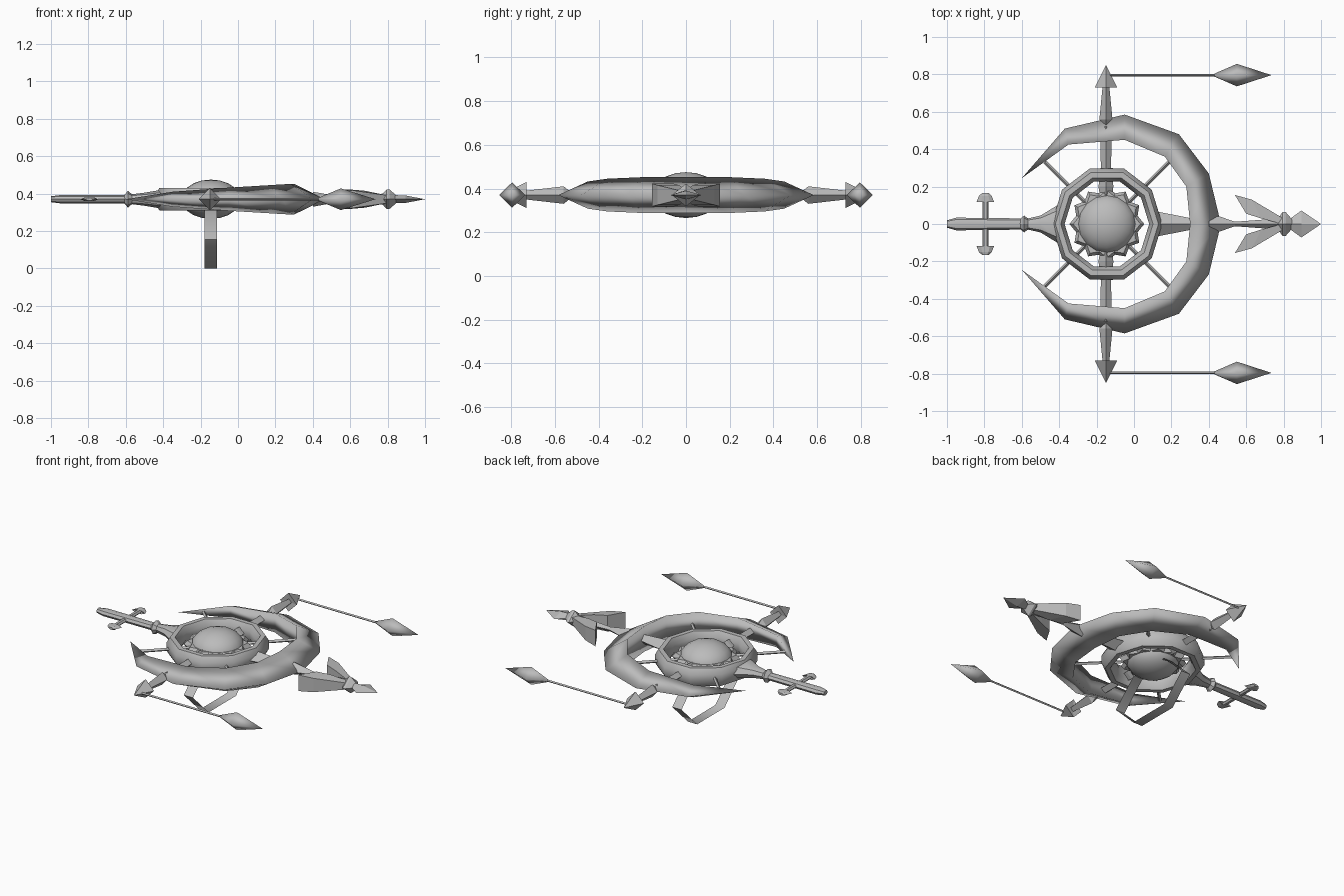
import bpy, bmesh, math
from math import cos, sin, pi, radians
from mathutils import Vector

if "Cube" in bpy.data.objects:
    bpy.data.objects.remove(bpy.data.objects["Cube"])

Z = 0.37            # height of the main plane
HUB = (-0.145, 0)   # centre of ring and orb

grey = bpy.data.materials.new("plain_grey")
grey.use_nodes = True
grey.diffuse_color = (0.5, 0.5, 0.5, 1)
grey.node_tree.nodes["Principled BSDF"].inputs["Base Color"].default_value = (0.5, 0.5, 0.5, 1)


def build(name, rings, closed=False, caps=True, smooth=0):
    """Skin a list of equal point loops; smooth is the edge angle in degrees."""
    bm = bmesh.new()
    loops = [[bm.verts.new(p) for p in ring] for ring in rings]
    n = len(loops[0])
    pairs = list(zip(loops, loops[1:]))
    if closed:
        pairs.append((loops[-1], loops[0]))
    for a, b in pairs:
        for i in range(n if n > 2 else 1):
            j = (i + 1) % n
            bm.faces.new((a[i], a[j], b[j], b[i]))
    if caps and not closed:
        bm.faces.new(loops[0])
        bm.faces.new(loops[-1])
    bmesh.ops.remove_doubles(bm, verts=bm.verts, dist=0.0005)
    bmesh.ops.recalc_face_normals(bm, faces=bm.faces)
    mesh = bpy.data.meshes.new(name)
    bm.to_mesh(mesh)
    bm.free()
    mesh.materials.append(grey)
    obj = bpy.data.objects.new(name, mesh)
    bpy.context.collection.objects.link(obj)
    if smooth:
        bpy.ops.object.select_all(action='DESELECT')
        obj.select_set(True)
        bpy.context.view_layer.objects.active = obj
        bpy.ops.object.shade_smooth_by_angle(angle=radians(smooth))
    return obj


def spike(name, stations, n=4, origin=(0, 0), heading=0, box=False, smooth=0):
    """Loft along a horizontal heading; stations are (distance, half width, half height)."""
    h = radians(heading)
    along, side = Vector((cos(h), sin(h), 0)), Vector((-sin(h), cos(h), 0))
    base = Vector((origin[0], origin[1], Z))
    turn, grow = (pi / 4, 2 ** 0.5) if box else (0, 1)
    rings = []
    for t, w, v in stations:
        rings.append([base + along * t + side * (w * grow * cos(turn + 2 * pi * i / n))
                      + Vector((0, 0, v * grow * sin(turn + 2 * pi * i / n))) for i in range(n)])
    return build(name, rings, smooth=smooth)


# central flattened orb
bpy.ops.mesh.primitive_uv_sphere_add(segments=16, ring_count=10, radius=1, location=(*HUB, Z))
orb = bpy.context.object
orb.name = "orb"
orb.scale = (0.158, 0.158, 0.105)
orb.data.materials.append(grey)
bpy.ops.object.shade_smooth()

# serrated collar around the orb
def star_loop(z, scale):
    return [(HUB[0] + cos(i * pi / 12) * scale * (0.2 if i % 2 == 0 else 0.17),
             HUB[1] + sin(i * pi / 12) * scale * (0.2 if i % 2 == 0 else 0.17), z) for i in range(24)]

build("star_collar", [star_loop(Z - 0.025, 0.9), star_loop(Z, 1), star_loop(Z + 0.025, 0.9)])

# ten-sided ring
ring = []
for i in range(10):
    a = 2 * pi * i / 10
    section = []
    for k in range(8):
        b = 2 * pi * k / 8 + pi / 8
        r = 0.275 + 0.04 * cos(b)
        section.append((HUB[0] + r * 0.95 * cos(a), r * sin(a), Z + 0.064 * sin(b)))
    ring.append(section)
build("ring", ring, closed=True, smooth=40)

# crescent: vertical inner wall, wedge-shaped outer edge
half = [((-0.60, 0.245), (-0.60, 0.245), 0.0),
        ((-0.37, 0.51), (-0.35, 0.425), 0.04),
        ((-0.05, 0.585), (-0.05, 0.45), 0.062),
        ((0.24, 0.48), (0.165, 0.36), 0.075),
        ((0.40, 0.27), (0.28, 0.20), 0.082)]
mid = [((0.465, 0), (0.30, 0), 0.082)]
lower = [((o[0], -o[1]), (i[0], -i[1]), h) for o, i, h in reversed(half)]
build("crescent", [[(*o, Z), (*i, Z + h), (*i, Z - h)] for o, i, h in half + mid + lower],
      smooth=180)

# thin diagonal spokes
for k, heading in enumerate((45, 135, 225, 315)):
    spike(f"spoke_{k + 1}", [(0.1, 0.01, 0.01), (0.47, 0.01, 0.01)], origin=HUB, heading=heading)

# side arms, spears and hanging gems, mirrored
for s, word in ((1, "back"), (-1, "front")):
    spike(f"{word}_arm", [(0.15, 0.032, 0.03), (0.2, 0.04, 0.035), (0.3, 0.027, 0.025),
                          (0.52, 0.032, 0.025)], origin=(-0.15, 0), heading=90 * s)
    spike(f"{word}_spear", [(0.51, 0, 0), (0.56, 0.035, 0.04), (0.735, 0.018, 0.02),
                            (0.73, 0.06, 0.06), (0.85, 0, 0)], origin=(-0.15, 0), heading=90 * s)
    spike(f"{word}_gem_rod", [(-0.15, 0.007, 0.007), (0.45, 0.007, 0.007)], origin=(0, 0.796 * s))
    spike(f"{word}_gem", [(0.43, 0.008, 0.008), (0.55, 0.06, 0.058), (0.735, 0, 0)],
          origin=(0, 0.796 * s), smooth=100)

# handle, collar and flare into the ring
spike("handle", [(-1, 0.02, 0.016), (-0.95, 0.034, 0.022), (-0.6, 0.03, 0.022)], n=8, smooth=40)
spike("handle_collar", [(-0.61, 0.026, 0.02), (-0.588, 0.045, 0.045), (-0.56, 0.026, 0.02)], n=8)
spike("handle_flare", [(-0.58, 0.027, 0.025), (-0.5, 0.045, 0.035), (-0.41, 0.1, 0.05)], n=8, smooth=40)

# small crossguard on the handle
for s, word in ((1, "back"), (-1, "front")):
    spike(f"{word}_guard", [(0, 0.016, 0.012), (0.125, 0.016, 0.012), (0.118, 0.047, 0.012),
                            (0.15, 0.034, 0.012), (0.165, 0.018, 0.008)],
          n=6, origin=(-0.795, 0), heading=90 * s)

# tail: neck, flared fins, knot and point
spike("inner_neck", [(0.13, 0.065, 0.04), (0.31, 0.03, 0.03)])
spike("tail_neck", [(0.4, 0.06, 0.04), (0.54, 0.012, 0.015), (0.78, 0.03, 0.03)])
for s, word in ((1, "back"), (-1, "front")):
    rings = [[(x0, s * y0, Z - h), (x1, s * y1, Z - h), (x1, s * y1, Z + h), (x0, s * y0, Z + h)]
             for x0, y0, x1, y1, h in ((0.6, 0.055, 0.54, 0.155, 0.052),
                                       (0.68, 0.03, 0.63, 0.13, 0.045),
                                       (0.79, 0.0, 0.79, 0.035, 0.022))]
    build(f"{word}_tail_fin", rings)
spike("tail_knot", [(0.77, 0.03, 0.025), (0.795, 0.065, 0.052), (0.81, 0.065, 0.052),
                    (0.845, 0.025, 0.022)])
spike("tail_point", [(0.83, 0.025, 0.022), (0.895, 0.072, 0.02), (1, 0, 0)])

# hexagonal strap under the hub, a single thin band
path = [(-0.14, 0), (-0.3, 0.155), (-0.14, 0.31), (0.14, 0.31), (0.3, 0.155), (0.14, 0)]
build("strap", [[(-0.178, y, z), (-0.112, y, z)] for y, z in path], closed=True, smooth=70)
